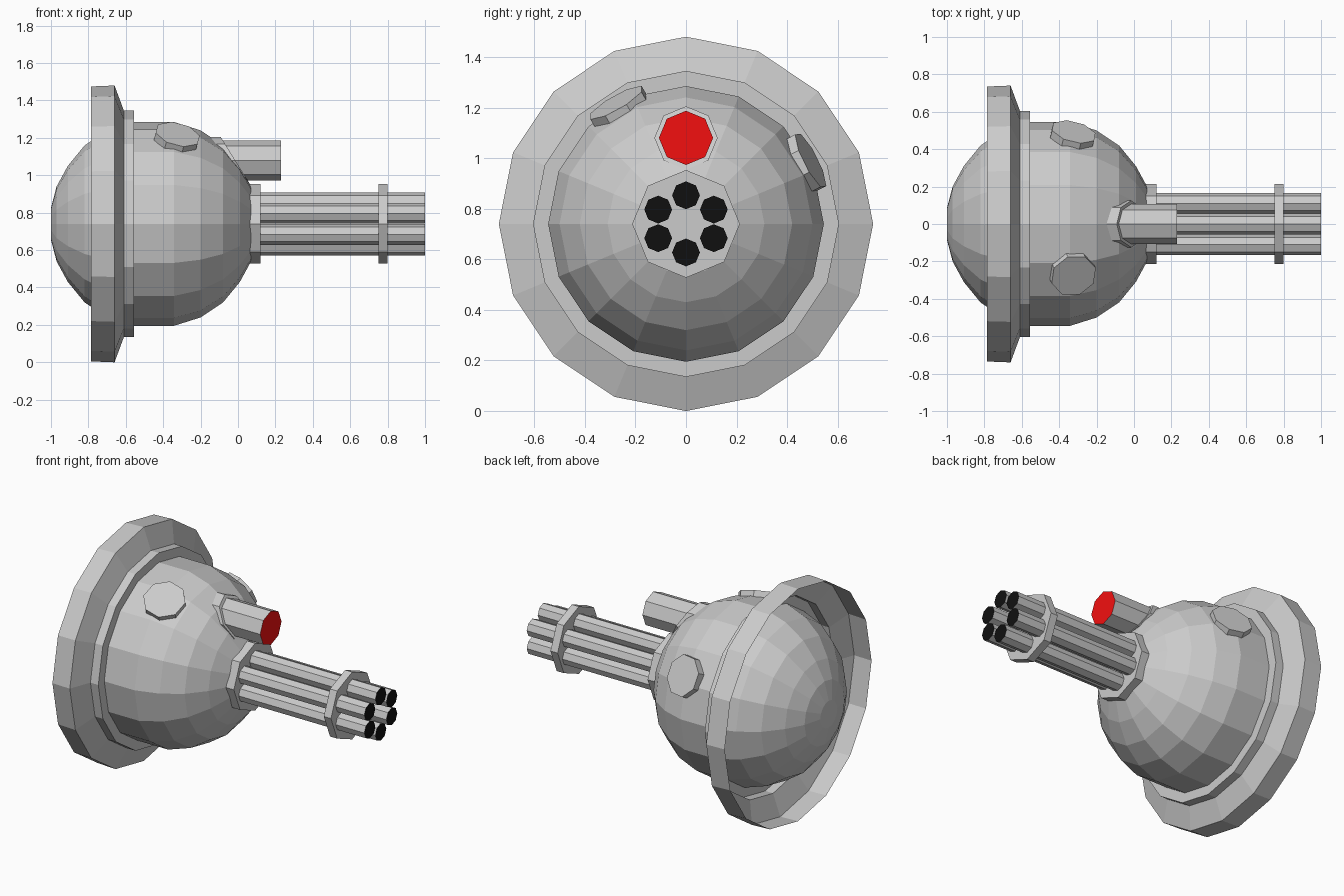
import bpy, bmesh
from math import sin, cos, pi, radians
from mathutils import Vector, Matrix

if "Cube" in bpy.data.objects:
    bpy.data.objects.remove(bpy.data.objects["Cube"])

AXIS_Z = 0.74  # height of the main axis, which runs along x


def material(name, color):
    m = bpy.data.materials.new(name)
    m.diffuse_color = color
    m.use_nodes = True
    m.node_tree.nodes["Principled BSDF"].inputs["Base Color"].default_value = m.diffuse_color
    return m


def lathe(name, profile, sides, center=(0, AXIS_Z), shear=0, caps=True, end_mat=None):
    """Sweep (x, radius) points round an x-parallel axis at center=(y, z)."""
    bm = bmesh.new()
    cy, cz = center
    rings = []
    for x, r in profile:
        ring = []
        for i in range(sides):
            a = 2 * pi * i / sides
            dz = r * cos(a)
            ring.append(bm.verts.new((x - shear * dz, cy + r * sin(a), cz + dz)))
        rings.append(ring)
    for a, b in zip(rings, rings[1:]):
        for i in range(sides):
            j = (i + 1) % sides
            bm.faces.new((a[i], a[j], b[j], b[i]))
    front = None
    if caps:
        bm.faces.new(rings[0])
        front = bm.faces.new(rings[-1])
    bmesh.ops.recalc_face_normals(bm, faces=bm.faces)
    me = bpy.data.meshes.new(name)
    if end_mat:
        me.materials.append(grey)
        me.materials.append(end_mat)
        front.material_index = 1
    bm.to_mesh(me)
    bm.free()
    ob = bpy.data.objects.new(name, me)
    bpy.context.collection.objects.link(ob)
    return ob


grey = material("grey", (0.8, 0.8, 0.8, 1))
black = material("black", (0.005, 0.005, 0.005, 1))
red = material("red", (0.9, 0.005, 0.005, 1))

# Ball-shaped body: half profile mirrored about its middle
half = [(0.107, 0.545), (0.25, 0.5), (0.37, 0.42), (0.46, 0.31), (0.52, 0.2), (0.548, 0.085)]
mid = -0.45
body = [(mid - x, r) for x, r in reversed(half)] + [(mid + x, r) for x, r in half]
body[0] = (-1.0, 0.085)
lathe("body", body, 16)

# Mounting ring: open-backed shell with a stepped front flange
lathe("mount_ring", [(-0.785, 0.735), (-0.66, 0.74), (-0.61, 0.605),
                     (-0.555, 0.605), (-0.555, 0.54)], 16, caps=False)

# Barrel collars
for name, x0, x1 in (("rear_collar", 0.065, 0.12), ("front_collar", 0.75, 0.80)):
    lathe(name, [(x0, 0.213), (x1, 0.213)], 8)

# Six barrels with black muzzles
for i in range(6):
    a = i * pi / 3
    pos = (0.127 * sin(a), AXIS_Z + 0.113 * cos(a))
    lathe(f"barrel_{i + 1}", [(0.08, 0.055), (1.0, 0.055)], 8, pos, end_mat=black)

# Sensor tube with red lens, and its slanted base
lathe("sensor", [(-0.15, 0.107), (0.23, 0.107)], 8, (0, 1.08), end_mat=red)
lathe("sensor_base", [(-0.07, 0.125), (-0.015, 0.125)], 8, (0, 1.08), shear=0.62)

# Two tilted round plates on the upper body
for name, deg in (("left_plate", -30), ("right_plate", 63)):
    a, tilt = radians(deg), radians(13)
    n = Vector((sin(tilt), cos(tilt) * sin(a), cos(tilt) * cos(a)))
    ob = lathe(name, [(-0.03, 0.125), (0.015, 0.125)], 8, (0, 0))
    rot = Vector((1, 0, 0)).rotation_difference(n).to_matrix().to_4x4()
    ob.data.transform(Matrix.Translation(Vector((mid, 0, AXIS_Z)) + n * 0.553) @ rot)
